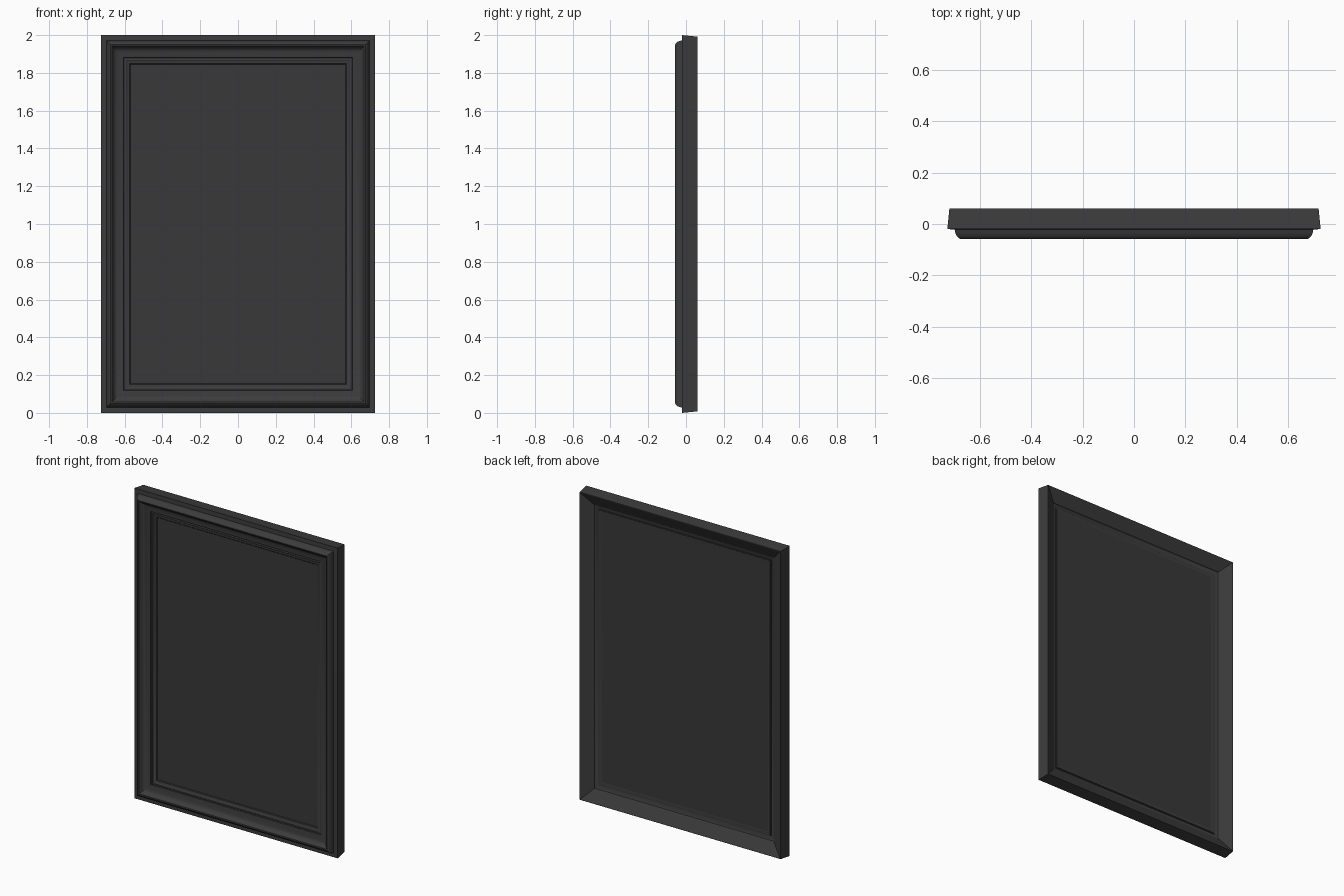
import bpy, bmesh

if "Cube" in bpy.data.objects:
    bpy.data.objects.remove(bpy.data.objects["Cube"])

W, H = 0.725, 2.0   # half width, full height


def dark_material(name, v):
    m = bpy.data.materials.new(name)
    m.diffuse_color = (v, v, v, 1)
    m.use_nodes = True
    m.node_tree.nodes["Principled BSDF"].inputs["Base Color"].default_value = m.diffuse_color
    return m


def mitred_frame(name, profile, mat, closed=True):
    """Sweep a profile of (inset, y) points round the rectangle with mitred corners."""
    bm = bmesh.new()
    rings = []
    for sx, top in ((-1, 0), (1, 0), (1, 1), (-1, 1)):
        rings.append([bm.verts.new((sx * (W - d), y, H - d if top else d))
                      for d, y in profile])
    n = len(profile)
    for i in range(4):
        a, b = rings[i], rings[(i + 1) % 4]
        for j in range(n):
            k = (j + 1) % n
            bm.faces.new((a[j], b[j], b[k], a[k]))
    bmesh.ops.recalc_face_normals(bm, faces=bm.faces)
    me = bpy.data.meshes.new(name)
    bm.to_mesh(me)
    bm.free()
    ob = bpy.data.objects.new(name, me)
    bpy.context.collection.objects.link(ob)
    me.materials.append(mat)
    bpy.ops.object.select_all(action='DESELECT')
    ob.select_set(True)
    bpy.context.view_layer.objects.active = ob
    bpy.ops.object.shade_smooth_by_angle(angle=0.5)
    return ob


frame_mat = dark_material("frame_dark", 0.045)
panel_mat = dark_material("panel_dark", 0.04)

# main moulding: tapered outside, rounded front ridge, cove, hollow sloped back
mitred_frame("frame_moulding", [
    (0.008, 0.06), (0.0, -0.02), (0.028, -0.021), (0.031, -0.034),
    (0.036, -0.046), (0.043, -0.054), (0.051, -0.058), (0.058, -0.056),
    (0.063, -0.05), (0.067, -0.042), (0.075, -0.036), (0.087, -0.031),
    (0.102, -0.028), (0.112, -0.027), (0.119, -0.024), (0.121, -0.012),
    (0.121, 0.002), (0.108, 0.008), (0.095, 0.012), (0.085, 0.016),
    (0.082, 0.021), (0.012, 0.06)], frame_mat)

# slim inner bead against the panel
mitred_frame("inner_bead", [
    (0.115, 0.014), (0.115, -0.012), (0.124, -0.016), (0.131, -0.016),
    (0.136, -0.012), (0.145, -0.010), (0.151, -0.009), (0.155, -0.005),
    (0.155, 0.002), (0.128, 0.014)], frame_mat)

# flat panel
bpy.ops.mesh.primitive_cube_add(size=1, location=(0, 0.003, H / 2))
panel = bpy.context.object
panel.name = "panel"
panel.scale = (2 * (W - 0.11), 0.016, H - 0.22)
panel.data.materials.append(panel_mat)
